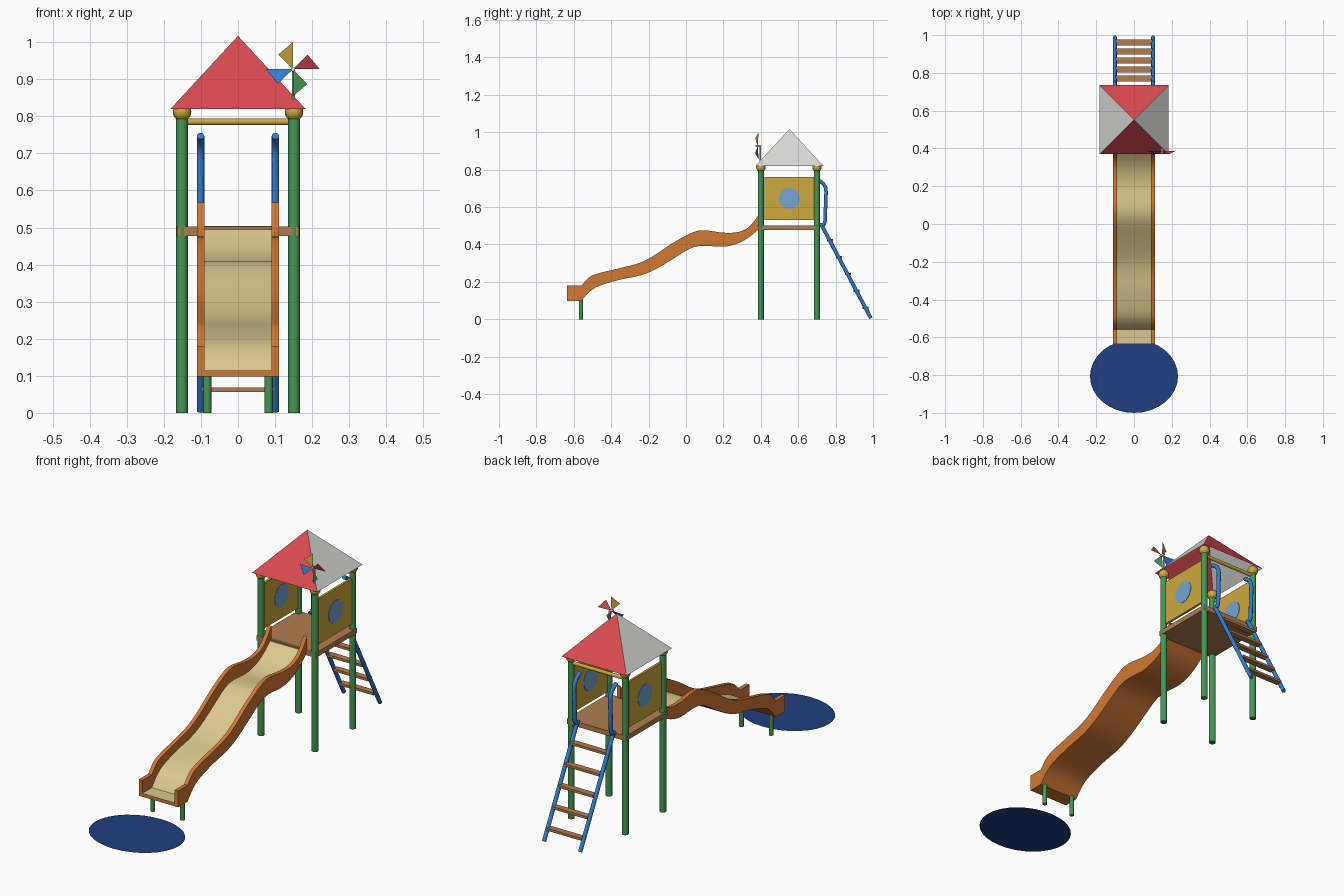
import bpy, bmesh, math
from mathutils import Vector

cube = bpy.data.objects.get("Cube")
if cube:
    bpy.data.objects.remove(cube, do_unlink=True)


def material(name, r, g, b):
    m = bpy.data.materials.new(name)
    m.use_nodes = True
    m.diffuse_color = (r, g, b, 1)
    bsdf = next(n for n in m.node_tree.nodes if n.type == 'BSDF_PRINCIPLED')
    bsdf.inputs["Base Color"].default_value = (r, g, b, 1)
    return m


RED = material("roof_red", .70, .07, .08)
GREY = material("roof_grey", .70, .70, .68)
YELLOW = material("yellow", .62, .40, .05)
GREEN = material("post_green", .06, .31, .09)
ORANGE = material("slide_orange", .64, .19, .035)
BEIGE = material("slide_beige", .71, .58, .27)
WOOD = material("wood_brown", .45, .21, .08)
BLUE = material("rail_blue", .035, .20, .65)
GLASS = material("window_blue", .18, .38, .64)
NAVY = material("pool_navy", .015, .05, .22)

MID = .553  # tower centre along y


def finish(name, bm, *mats, smooth=False):
    me = bpy.data.meshes.new(name)
    bm.to_mesh(me)
    bm.free()
    ob = bpy.data.objects.new(name, me)
    bpy.context.collection.objects.link(ob)
    for m in mats:
        me.materials.append(m)
    if smooth:
        bpy.ops.object.select_all(action='DESELECT')
        ob.select_set(True)
        bpy.context.view_layer.objects.active = ob
        bpy.ops.object.shade_smooth_by_angle(angle=math.radians(40))
    return ob


def box(name, mat, centre, size):
    bm = bmesh.new()
    bmesh.ops.create_cube(bm, size=1)
    for v in bm.verts:
        v.co = Vector(a * s + c for a, s, c in zip(v.co, size, centre))
    return finish(name, bm, mat)


def rod(name, mat, start, end, radius, sides=16):
    a, b = Vector(start), Vector(end)
    bm = bmesh.new()
    bmesh.ops.create_cone(bm, cap_ends=True, segments=sides, radius1=radius,
                          radius2=radius, depth=(b - a).length)
    turn = (b - a).to_track_quat('Z', 'Y')
    for v in bm.verts:
        v.co = turn @ v.co + (a + b) / 2
    return finish(name, bm, mat, smooth=True)


def tube(name, mat, points, radius):
    cu = bpy.data.curves.new(name, 'CURVE')
    cu.dimensions = '3D'
    cu.bevel_depth = radius
    cu.bevel_resolution = 3
    cu.use_fill_caps = True
    sp = cu.splines.new('POLY')
    sp.points.add(len(points) - 1)
    for p, co in zip(sp.points, points):
        p.co = (*co, 1)
    ob = bpy.data.objects.new(name, cu)
    bpy.context.collection.objects.link(ob)
    cu.materials.append(mat)


# Tower posts with ball caps
for sx, side in ((1, "left"), (-1, "right")):
    for y, end in ((.40, "front"), (.70, "back")):
        rod(f"{end}_{side}_post", GREEN, (sx * .151, y, 0), (sx * .151, y, .80), .016)
        bm = bmesh.new()
        bmesh.ops.create_uvsphere(bm, u_segments=20, v_segments=12, radius=.025)
        bmesh.ops.translate(bm, verts=bm.verts, vec=(sx * .151, y, .812))
        finish(f"{end}_{side}_ball", bm, YELLOW, smooth=True)

# Deck and back crossbar
box("deck", WOOD, (0, .55, .49), (.33, .33, .025))
rod("back_crossbar", YELLOW, (-.15, .70, .785), (.15, .70, .785), .009)

# Side panels with round windows
for sx, side in ((1, "left"), (-1, "right")):
    x = sx * .151
    box(f"{side}_panel", YELLOW, (x, MID, .646), (.012, .268, .23))
    rod(f"{side}_window", GLASS, (x - .008, MID, .646), (x + .008, MID, .646), .056, 28)

# Pyramid roof, open below, red front and back with grey sides
bm = bmesh.new()
h = .182
apex = bm.verts.new((0, MID, 1.017))
eaves = [bm.verts.new((x * h, MID + y * h, .82))
         for x, y in ((-1, -1), (1, -1), (1, 1), (-1, 1))]
for i in range(4):
    f = bm.faces.new((eaves[i], eaves[(i + 1) % 4], apex))
    f.normal_update()
    f.material_index = 0 if abs(f.normal.y) > abs(f.normal.x) else 1
finish("roof", bm, RED, GREY)

# Slide: U-shaped section lofted along (y, underside z, rim z) stations
stations = [(.395, .487, .567), (.34, .441, .497), (.28, .407, .467), (.20, .388, .463),
            (.09, .393, .476), (.02, .377, .458), (-.08, .316, .402), (-.17, .264, .342),
            (-.25, .233, .301), (-.356, .211, .273), (-.463, .179, .247),
            (-.516, .147, .226), (-.559, .098, .18)]
pts = [Vector(s) for s in stations]
path = []
for i in range(len(pts) - 1):
    p0, p1, p2, p3 = (pts[max(0, min(len(pts) - 1, i + k))] for k in (-1, 0, 1, 2))
    for t in (0, .25, .5, .75):
        path.append(.5 * (2 * p1 + (p2 - p0) * t + (2 * p0 - 5 * p1 + 4 * p2 - p3) * t ** 2
                          + (3 * p1 - p0 - 3 * p2 + p3) * t ** 3))
path += [pts[-1], Vector((-.635, .098, .18))]

bm = bmesh.new()
rings = []
OUT, INN, FLOOR = .11, .09, .017
for y, low, rim in path:
    section = [(-OUT, low), (-OUT, rim), (-INN, rim), (-INN, low + FLOOR),
               (INN, low + FLOOR), (INN, rim), (OUT, rim), (OUT, low)]
    rings.append([bm.verts.new((x, y, z)) for x, z in section])
for a, b in zip(rings, rings[1:]):
    for k in range(8):
        n = (k + 1) % 8
        f = bm.faces.new((a[k], a[n], b[n], b[k]))
        f.material_index = 1 if k == 3 else 0
for r in (rings[0], rings[-1]):
    for quad in ((0, 1, 2, 3), (0, 3, 4, 7), (4, 5, 6, 7)):
        bm.faces.new([r[k] for k in quad])
bmesh.ops.recalc_face_normals(bm, faces=bm.faces)
finish("slide", bm, ORANGE, BEIGE, smooth=True)

# Slide legs
for sx, side in ((1, "left"), (-1, "right")):
    rod(f"{side}_slide_leg", GREEN, (sx * .083, -.561, 0), (sx * .083, -.561, .105), .011)

# Ladder rails, handles and rungs
handle = [(.715, .505), (.738, .507), (.743, .52), (.749, .68), (.746, .705),
          (.735, .724), (.72, .737), (.702, .747)]
for sx, side in ((1, "left"), (-1, "right")):
    x = sx * .101
    rod(f"{side}_ladder_rail", BLUE, (x, .989, .005), (x, .724, .505), .010)
    tube(f"{side}_handle", BLUE, [(x, y, z) for y, z in handle], .010)
for i in range(5):
    box(f"rung_{i + 1}", WOOD, (0, .96 - .0475 * i, .062 + .09 * i), (.195, .032, .012))

# Pinwheel on a thin pole
HUB = Vector((.148, .384, .927))
rod("pinwheel_pole", GREY, (.15, .398, .80), (.15, .398, .93), .004, 8)
rod("pinwheel_hub", GREY, HUB + Vector((0, -.012, 0)), HUB + Vector((0, .016, 0)), .006, 10)
for i, (colour, mat) in enumerate((("yellow", YELLOW), ("red", RED),
                                   ("green", GREEN), ("blue", BLUE))):
    bm = bmesh.new()
    corners = [bm.verts.new(v) for v in ((0, 0, 0), (0, .004, .073), (-.039, -.014, .04))]
    bm.faces.new(corners)
    c, s = math.cos(i * math.pi / 2), math.sin(i * math.pi / 2)
    for v in bm.verts:
        x, y, z = v.co
        v.co = HUB + Vector((c * x + s * z, y, c * z - s * x))
    finish(f"{colour}_pinwheel_blade", bm, mat)

# Flat oval pool at the foot of the slide
bm = bmesh.new()
bmesh.ops.create_circle(bm, cap_ends=True, segments=32, radius=1)
for v in bm.verts:
    v.co = (v.co.x * .233, v.co.y * .194 - .806, 0)
finish("pool", bm, NAVY)
